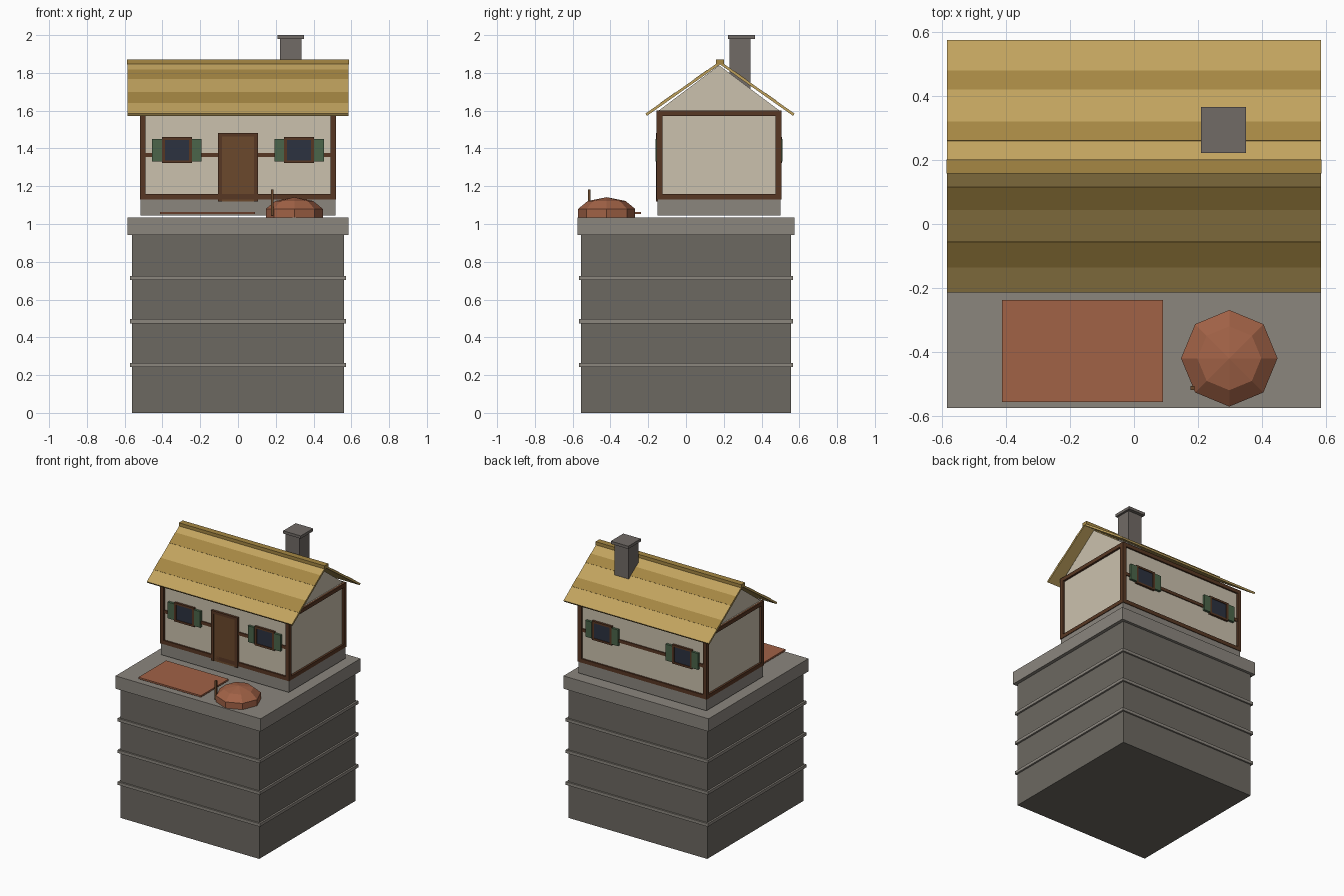
import bpy, bmesh, math

if "Cube" in bpy.data.objects:
    bpy.data.objects.remove(bpy.data.objects["Cube"])


def mat(name, r, g, b):
    m = bpy.data.materials.new(name)
    m.diffuse_color = [(c / 255) ** 2.2 for c in (r, g, b)] + [1]
    m.use_nodes = True
    m.node_tree.nodes["Principled BSDF"].inputs["Base Color"].default_value = m.diffuse_color
    return m


STONE = mat("stone", 108, 104, 97)
TRIM = mat("light_stone", 138, 133, 125)
CHIM = mat("chimney_stone", 112, 106, 102)
PLASTER = mat("plaster", 202, 192, 172)
WOOD = mat("dark_wood", 88, 58, 40)
DOOR = mat("door_wood", 106, 74, 48)
GLASS = mat("glass", 48, 53, 66)
GREEN = mat("shutter_green", 76, 101, 75)
THATCH = mat("thatch", 192, 162, 95)
THATCH_D = mat("dark_thatch", 164, 134, 69)
CLAY = mat("clay", 160, 98, 72)


def finish(name, bm, material):
    bmesh.ops.recalc_face_normals(bm, faces=bm.faces)
    me = bpy.data.meshes.new(name)
    bm.to_mesh(me)
    bm.free()
    me.materials.append(material)
    ob = bpy.data.objects.new(name, me)
    bpy.context.collection.objects.link(ob)
    return ob


def extrude_x(name, profile, x0, x1, material):
    """Extrude a (y, z) outline along x."""
    bm = bmesh.new()
    f = bm.faces.new([bm.verts.new((x0, y, z)) for y, z in profile])
    ext = bmesh.ops.extrude_face_region(bm, geom=[f])["geom"]
    verts = [v for v in ext if isinstance(v, bmesh.types.BMVert)]
    bmesh.ops.translate(bm, verts=verts, vec=(x1 - x0, 0, 0))
    return finish(name, bm, material)


def box(name, x0, x1, y0, y1, z0, z1, material):
    return extrude_x(name, [(y0, z0), (y1, z0), (y1, z1), (y0, z1)], x0, x1, material)


# Stone pedestal with bands and a top slab
box("pedestal", -.56, .56, -.555, .555, 0, .945, STONE)
for i, z in enumerate((.253, .485, .715)):
    box(f"pedestal_band_{i}", -.573, .573, -.567, .567, z - .011, z + .011, TRIM)
box("top_slab", -.585, .585, -.575, .575, .942, 1.035, TRIM)

# House body
C = .175
box("foundation", -.515, .515, -.15, .5, 1.046, 1.13, TRIM)
box("walls", -.505, .505, C - .318, C + .318, 1.13, 1.6, PLASTER)
extrude_x("gable", [(C - .32, 1.6), (C + .32, 1.6), (C, 1.84)], -.5, .5, PLASTER)

# Timber frame
for sx in (-1, 1):
    xa, xb = sorted((sx * .49, sx * .52))
    for y in (-.155, .475):
        box("corner_post", xa, xb, y, y + .03, 1.13, 1.6, WOOD)
    for z in (1.13, 1.572):
        box("side_beam", xa, xb, -.125, .475, z, z + .028, WOOD)
for y in (-.155, .475):
    for z in (1.13, 1.572):
        box("long_beam", -.49, .49, y, y + .03, z, z + .028, WOOD)
for y in (-.15, .488):
    box("middle_rail", -.49, .49, y, y + .012, 1.354, 1.377, WOOD)

# Windows and shutters, front and back
for s, wall in ((-1, C - .318), (1, C + .318)):
    def panel(name, x0, x1, z0, z1, depth, material):
        ya, yb = sorted((wall - s * .005, wall + s * depth))
        box(name, x0, x1, ya, yb, z0, z1, material)
    for cx in (-.323, .323):
        panel("window_glass", cx - .068, cx + .068, 1.33, 1.45, .011, GLASS)
        for d in (-1, 1):
            xa, xb = sorted((cx + d * .064, cx + d * .08))
            panel("window_jamb", xa, xb, 1.322, 1.46, .016, WOOD)
            xa, xb = sorted((cx + d * .08, cx + d * .131))
            panel("shutter", xa, xb, 1.332, 1.45, .018, GREEN)
            zc = 1.391 + d * .062
            panel("window_rail", cx - .064, cx + .064, zc - .007, zc + .007, .016, WOOD)

# Door
box("door", -.09, .09, -.155, -.14, 1.118, 1.47, DOOR)
for xa in (-.107, .085):
    box("door_jamb", xa, xa + .022, -.16, -.14, 1.118, 1.483, WOOD)
box("door_lintel", -.085, .085, -.16, -.14, 1.463, 1.483, WOOD)

# Thatched roof with darker strips
R, HALF, TOP, EAVE, SLOPE = .18, .395, 1.862, 1.584, .704


def roof_band(name, side, d0, d1, lift, thick, x, material):
    """Sloping slab between two horizontal distances from the ridge."""
    n = math.hypot(1, SLOPE)
    ny, nz = SLOPE / n, 1 / n
    pts = [(d, TOP - d * SLOPE) for d in (d0, d1)]
    outer = [(d + ny * lift, z + nz * lift) for d, z in pts]
    inner = [(d - ny * thick, z - nz * thick) for d, z in reversed(pts)]
    extrude_x(name, [(R + side * d, z) for d, z in outer + inner], -x, x, material)


for side, strips in ((-1, ((.065, .135), (.235, .315))), (1, ((.08, .14), (.24, .3)))):
    roof_band("roof_slope", side, 0, HALF, 0, .014, .585, THATCH)
    for d0, d1 in strips:
        roof_band("roof_strip", side, d0, d1, .0015, .003, .5855, THATCH_D)
box("roof_ridge", -.587, .587, R - .022, R + .022, 1.845, 1.87, THATCH_D)

# Chimney
box("chimney", .222, .335, .23, .342, 1.66, 1.982, CHIM)
box("chimney_cap", .209, .35, .222, .366, 1.98, 2.0, CHIM)

# Yard: flat mat, faceted oven dome and small post
box("yard_mat", -.413, .09, -.556, -.237, 1.052, 1.064, CLAY)
bm = bmesh.new()
rings = []
for r, z in ((.151, 1.035), (.151, 1.08), (.1, 1.122)):
    rings.append([bm.verts.new((.298 + r * math.cos(a * math.pi / 4),
                                -.42 + r * math.sin(a * math.pi / 4), z)) for a in range(8)])
apex = bm.verts.new((.298, -.42, 1.142))
bm.faces.new(rings[0])
for i in range(8):
    j = (i + 1) % 8
    for lo, hi in zip(rings, rings[1:]):
        bm.faces.new((lo[i], lo[j], hi[j], hi[i]))
    bm.faces.new((rings[2][i], rings[2][j], apex))
finish("dome", bm, CLAY)
box("small_post", .176, .189, -.519, -.506, 1.045, 1.183, DOOR)
